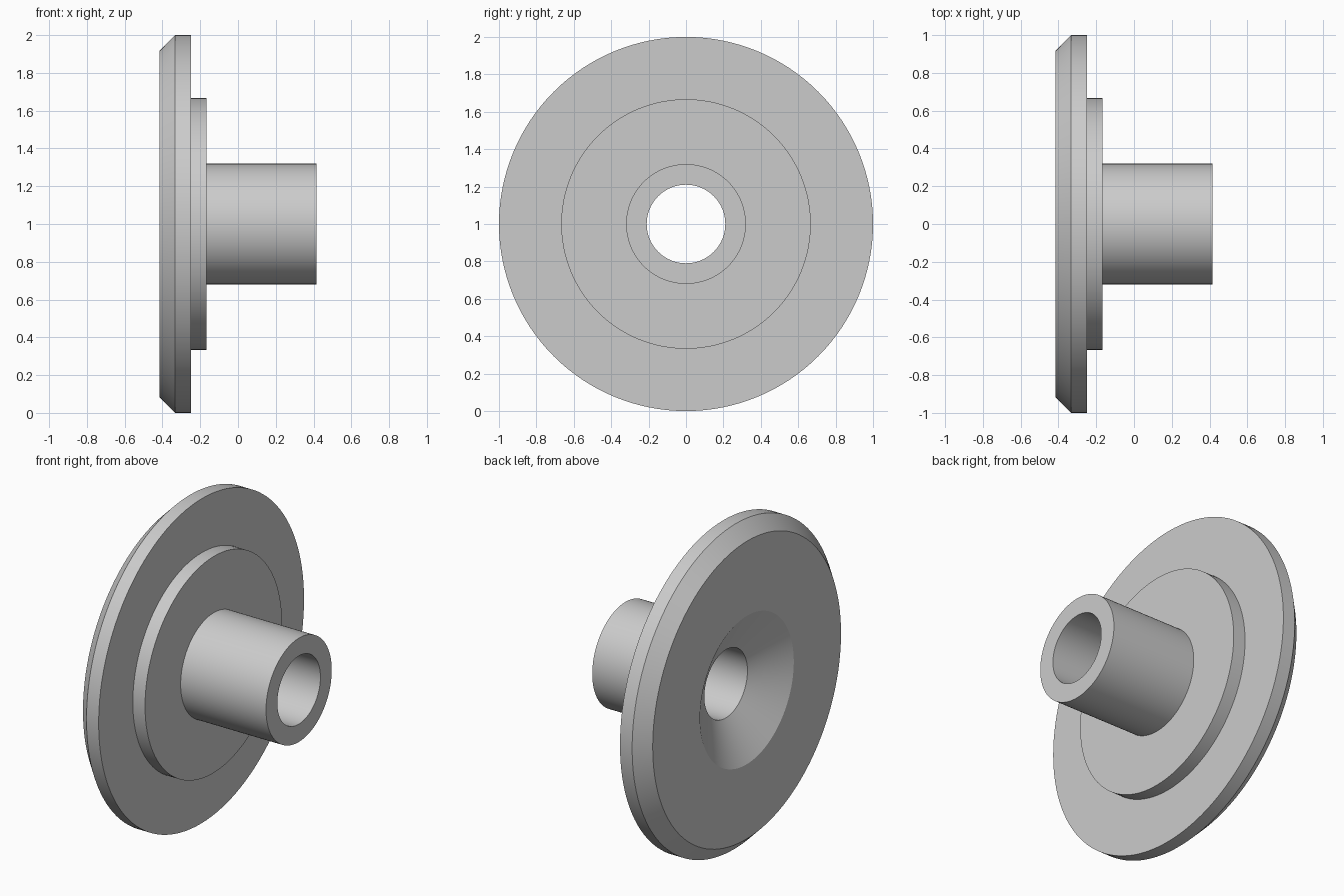
import bpy
import bmesh
import math
from mathutils import Vector

if "Cube" in bpy.data.objects:
    bpy.data.objects.remove(bpy.data.objects["Cube"], do_unlink=True)

# Plain grey for the whole part
grey = bpy.data.materials.new("light_grey")
grey.use_nodes = True
colour = (0.6, 0.6, 0.6, 1)
grey.diffuse_color = colour
grey.node_tree.nodes["Principled BSDF"].inputs["Base Color"].default_value = colour

SEGMENTS = 128
AXIS_HEIGHT = 1.0

# Closed cross-section as (x along the axis, radius)
profile = [
    (-0.415, 0.457),   # countersink rim
    (-0.415, 0.917),   # chamfered disc
    (-0.333, 1.0),
    (-0.25, 1.0),
    (-0.25, 0.667),    # raised step
    (-0.167, 0.667),
    (-0.167, 0.32),    # hub tube
    (0.415, 0.32),
    (0.415, 0.21),     # through bore
    (-0.272, 0.21),    # countersink bottom
]


def revolve(name, section, material):
    """Revolve a closed section around the x axis."""
    bm = bmesh.new()
    verts = [bm.verts.new((x, 0, r)) for x, r in section]
    edges = [bm.edges.new((v, verts[i - 1])) for i, v in enumerate(verts)]
    bmesh.ops.spin(bm, geom=verts + edges, cent=Vector(), axis=(1, 0, 0),
                   angle=math.tau, steps=SEGMENTS, use_merge=True)
    bmesh.ops.remove_doubles(bm, verts=bm.verts, dist=1e-5)
    bmesh.ops.recalc_face_normals(bm, faces=bm.faces)
    mesh = bpy.data.meshes.new(name)
    bm.to_mesh(mesh)
    bm.free()
    mesh.materials.append(material)
    obj = bpy.data.objects.new(name, mesh)
    bpy.context.collection.objects.link(obj)
    return obj


flange = revolve("flanged_hub", profile, grey)
flange.location.z = AXIS_HEIGHT

# Smooth round walls, crisp rims
bpy.ops.object.select_all(action="DESELECT")
flange.select_set(True)
bpy.context.view_layer.objects.active = flange
bpy.ops.object.shade_smooth_by_angle(angle=math.radians(20))
